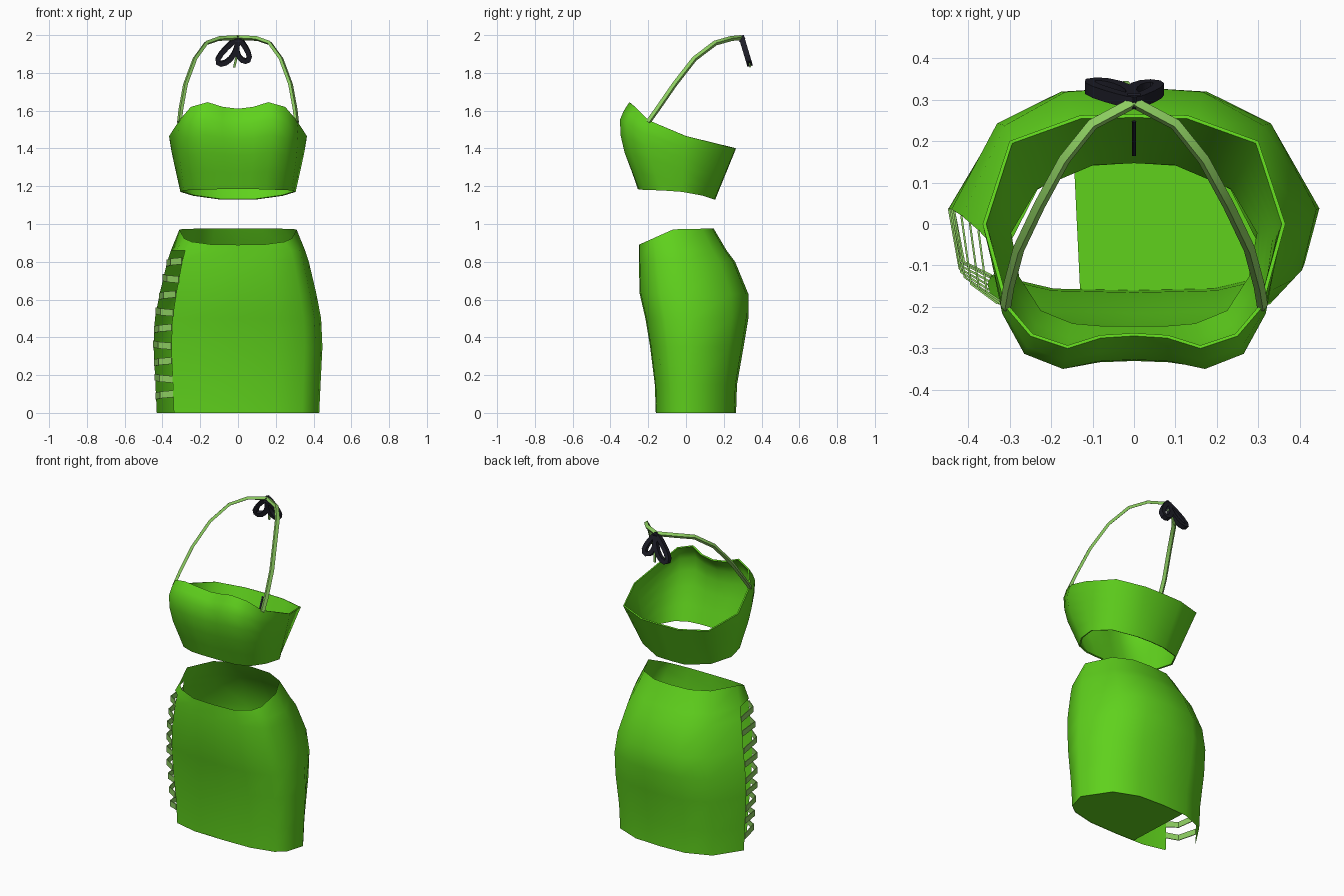
import bpy, bmesh, math
from mathutils import Vector

cube = bpy.data.objects.get("Cube")
if cube:
    bpy.data.objects.remove(cube)


def material(name, rgb):
    m = bpy.data.materials.new(name)
    m.use_nodes = True
    m.diffuse_color = (*rgb, 1)
    m.node_tree.nodes["Principled BSDF"].inputs["Base Color"].default_value = (*rgb, 1)
    return m


GREEN = material("bright green fabric", (0.115, 0.64, 0.012))
PALE = material("pale green cord", (0.27, 0.62, 0.12))
DARK = material("near black ribbon", (0.012, 0.012, 0.02))


def build(name, verts, faces, mat, thickness=0, offset=0, angle=60):
    bm = bmesh.new()
    vs = [bm.verts.new(v) for v in verts]
    for f in faces:
        bm.faces.new([vs[i] for i in f])
    bmesh.ops.recalc_face_normals(bm, faces=bm.faces)
    mesh = bpy.data.meshes.new(name)
    bm.to_mesh(mesh)
    bm.free()
    ob = bpy.data.objects.new(name, mesh)
    bpy.context.collection.objects.link(ob)
    mesh.materials.append(mat)
    bpy.ops.object.select_all(action="DESELECT")
    ob.select_set(True)
    bpy.context.view_layer.objects.active = ob
    if thickness:
        mod = ob.modifiers.new("thickness", "SOLIDIFY")
        mod.thickness, mod.offset = thickness, offset
        bpy.ops.object.modifier_apply(modifier=mod.name)
    bpy.ops.object.shade_smooth_by_angle(angle=math.radians(angle))


def mirror_ring(half):
    """Complete a half ring that starts and ends on the centre line."""
    return half + [(-x, y, z) for x, y, z in half[-2:0:-1]]


def loft(name, rings, mat, skip=lambda ring, col: False, **kw):
    n = len(rings[0])
    faces = [(r * n + c, r * n + (c + 1) % n, (r + 1) * n + (c + 1) % n, (r + 1) * n + c)
             for r in range(len(rings) - 1) for c in range(n) if not skip(r, c)]
    build(name, [v for ring in rings for v in ring], faces, mat, **kw)


def ribbon(name, path, side, mat, thickness, closed=False):
    """Flat band along a path; side(point, tangent) gives its half width vector."""
    pts = [Vector(p) for p in path]
    n = len(pts)
    verts = []
    for i, p in enumerate(pts):
        a = pts[(i - 1) % n] if closed else pts[max(i - 1, 0)]
        b = pts[(i + 1) % n] if closed else pts[min(i + 1, n - 1)]
        s = side(p, (b - a).normalized())
        verts += [p - s, p + s]
    faces = [(2 * i, 2 * i + 1, 2 * ((i + 1) % n) + 1, 2 * ((i + 1) % n))
             for i in range(n if closed else n - 1)]
    build(name, verts, faces, mat, thickness, angle=35)


# Skirt: height, half width, front y, back y
LEVELS = [(0, .43, -.16, .265), (.15, .437, -.165, .27), (.35, .447, -.19, .305),
          (.5, .44, -.215, .33), (.63, .415, -.245, .33), (.8, .375, -.25, .26),
          (.86, .355, -.25, .215), (.975, .31, -.25, .147)]
# Cross-section columns: fraction of width, fraction of depth
COLUMNS = [(0, 0), (.45, .01), (.79, .09), (.92, .19), (1, .46), (.75, .84), (.4, .98), (0, 1)]


def skirt_half(level):
    z, w, front, back = level
    return [(w * u, front + t * (back - front), z) for u, t in COLUMNS]


def level_at(z):
    for a, b in zip(LEVELS, LEVELS[1:]):
        if z <= b[0]:
            k = (z - a[0]) / (b[0] - a[0])
            return [p + k * (q - p) for p, q in zip(a, b)]


rings = [mirror_ring(skirt_half(l)) for l in LEVELS]
# The waist edge dips at the front
rings[-1] = [(x, y, z - .085 * min(1, max(0, (-.06 - y) / .19))) for x, y, z in rings[-1]]
loft("skirt", rings, GREEN, skip=lambda r, c: r < 6 and c in (10, 11))

# Panel closing most of the hem
hem = [(x, y, .003) for x, y, z in skirt_half(LEVELS[0])]
panel = hem + [(-.15, .257, .003), (-.13, -.16, .003)]
build("skirt_hem_panel", panel, [range(len(panel))], GREEN)

# Side lacing across the open slit
for i in range(9):
    z = .095 + .088 * i
    tilt = .006 if i % 2 else -.006
    edge = [Vector((-x, y, z)) for x, y, _ in skirt_half(level_at(z))[2:5]]
    edge[0].z -= tilt
    edge[2].z += tilt
    edge[1] += Vector((-.01, -.01, 0))
    ribbon(f"lacing_{i + 1}", edge, lambda p, t: Vector((0, 0, .018)), PALE, .005)

# Bust band: rim and lower edge, with a fuller front between them
RIM = [(0, -.27, 1.61), (.08, -.275, 1.62), (.16, -.30, 1.645), (.25, -.27, 1.62),
       (.31, -.2, 1.55), (.365, 0, 1.465), (.3, .2, 1.415), (.13, .262, 1.4), (0, .265, 1.4)]
LOWER = [(0, -.255, 1.185), (.07, -.255, 1.185), (.15, -.248, 1.183), (.23, -.215, 1.18),
         (.285, -.13, 1.178), (.305, -.02, 1.17), (.24, .09, 1.15), (.1, .15, 1.13), (0, .155, 1.13)]
FULLNESS = [1, 1, 1, .9, .5, .1, 0, 0, 0]
rings = []
for t, bulge in [(0, 0), (.1, .035), (.2, .06), (.38, .066), (.58, .055), (.8, .026), (1, 0)]:
    half = []
    for a, b, w in zip(RIM, LOWER, FULLNESS):
        p = Vector(a).lerp(Vector(b), t)
        half.append((p.x * (1 + 1.4 * bulge * w), p.y - bulge * w, p.z))
    rings.append(mirror_ring(half))
loft("bust_band", rings, GREEN, thickness=.009, offset=-1)

# Fastening strip inside the back
ribbon("back_fastening", [(0, .248, 1.385), (0, .166, 1.19)],
       lambda p, t: Vector((.005, 0, 0)), DARK, .004)

# Halter straps meeting behind the neck
STRAP = [(.31, -.2, 1.54), (.302, -.15, 1.61), (.278, -.06, 1.74), (.228, .045, 1.875),
         (.168, .155, 1.958), (.1, .24, 1.982), (0, .293, 1.987)]


def strap_side(p, t):
    out = p - Vector((0, .05, 1.6))
    return t.cross(out).normalized() * .011


for name, s in (("left_strap", 1), ("right_strap", -1)):
    ribbon(name, [(s * x, y, z) for x, y, z in STRAP], strap_side, PALE, .017)


# Bow hanging from the knot, in a plane leaning back
def bow_point(x, drop):
    return (x, .295 + .3 * drop, 1.985 - drop)


def bow_loop(name, tip_x, length, width):
    pts = []
    for i in range(14):
        a = 2 * math.pi * i / 14
        along = (1 - math.cos(a)) / 2
        across = width * math.sin(a) * (.35 + .8 * along)
        pts.append(bow_point(tip_x * along + across, length * along))
    ribbon(name, pts, lambda p, t: Vector((0, .014, .004)), DARK, .026, closed=True)


bow_loop("bow_loop_right", -.09, .137, .042)
bow_loop("bow_loop_left", .04, .122, .035)
ribbon("bow_knot", [bow_point(-.016, .01), bow_point(.016, .01)],
       lambda p, t: Vector((0, .004, .014)), DARK, .026)
for name, x, drop in (("bow_tail_right", -.02, .155), ("bow_tail_left", .004, .11)):
    ribbon(name, [bow_point(0, .02), bow_point(x * .3, drop * .6), bow_point(x, drop)],
           lambda p, t: Vector((.006, 0, 0)), PALE, .008)
